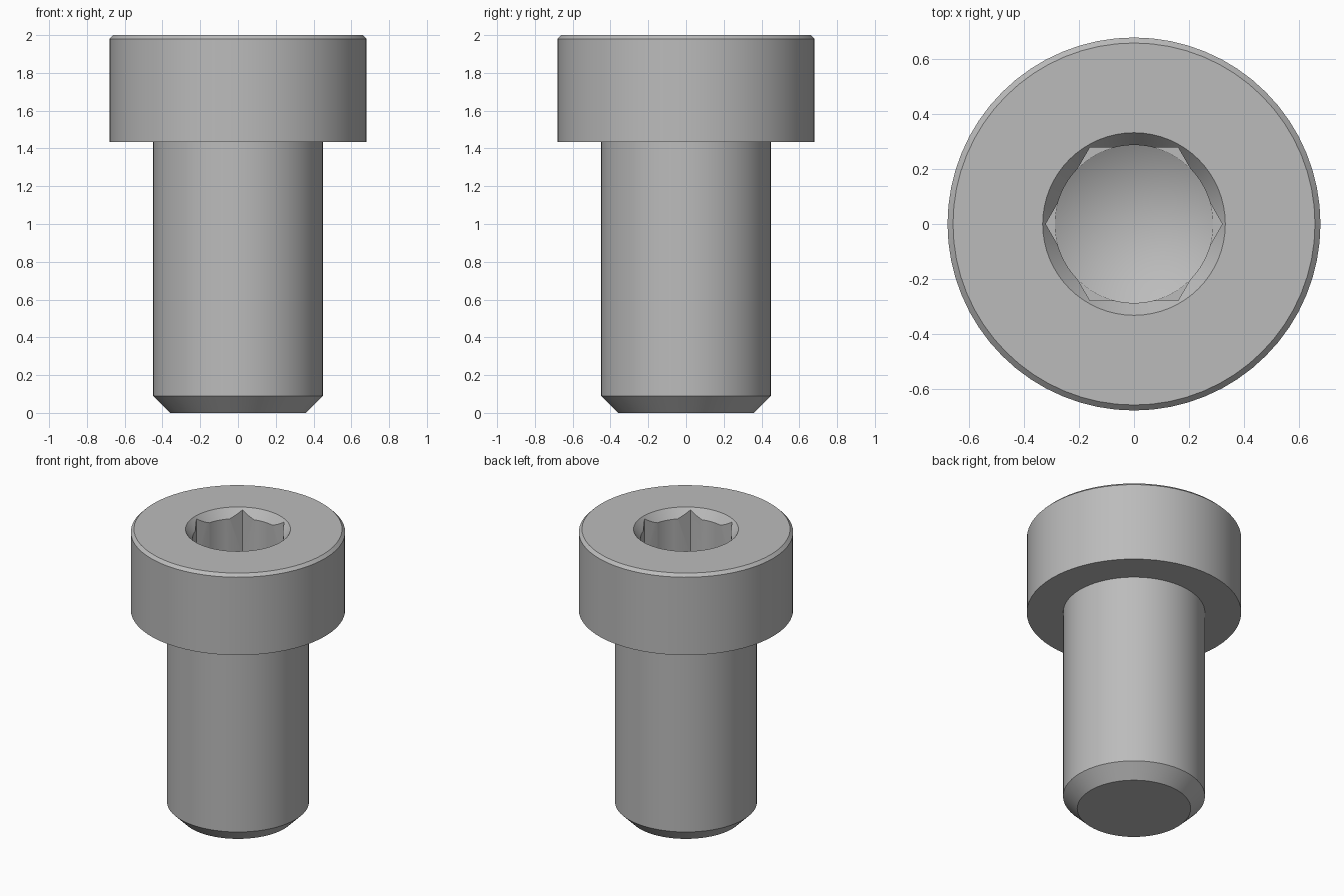
import bpy, bmesh, math

cube = bpy.data.objects.get("Cube")
if cube:
    bpy.data.objects.remove(cube, do_unlink=True)

SEGMENTS = 64
SOCKET_FLOOR = 1.66

# Plain grey metal
steel = bpy.data.materials.new("grey_steel")
steel.use_nodes = True
grey = (0.5, 0.5, 0.5, 1)
steel.diffuse_color = grey
steel.node_tree.nodes["Principled BSDF"].inputs["Base Color"].default_value = grey


def new_object(name, bm):
    bmesh.ops.recalc_face_normals(bm, faces=bm.faces)
    mesh = bpy.data.meshes.new(name)
    bm.to_mesh(mesh)
    bm.free()
    mesh.materials.append(steel)
    obj = bpy.data.objects.new(name, mesh)
    bpy.context.collection.objects.link(obj)
    return obj


def lathe(name, profile):
    bm = bmesh.new()
    verts = [bm.verts.new((r, 0, z)) for r, z in profile]
    edges = [bm.edges.new(pair) for pair in zip(verts, verts[1:])]
    bmesh.ops.spin(bm, geom=verts + edges, cent=(0, 0, 0), axis=(0, 0, 1),
                   angle=math.tau, steps=SEGMENTS, use_duplicate=False)
    bmesh.ops.remove_doubles(bm, verts=bm.verts, dist=0.0005)
    return new_object(name, bm)


# Shank, head, countersink and drilled hole in one turned profile
screw = lathe("cap_screw", [
    (0, 0), (0.36, 0), (0.45, 0.09), (0.45, 1.435),
    (0.68, 1.435), (0.68, 1.98), (0.66, 2),
    (0.333, 2), (0.288, 1.94),
    (0.288, SOCKET_FLOOR), (0, SOCKET_FLOOR - 0.166),
])

# Hexagonal socket corners, cut beyond the drilled hole
bm = bmesh.new()
bmesh.ops.create_cone(bm, cap_ends=True, segments=6, radius1=0.322,
                      radius2=0.322, depth=0.5)
turn = math.radians(30) if all(abs(v.co.y) > 0.01 for v in bm.verts) else 0
for v in bm.verts:
    x, y = v.co.x, v.co.y
    v.co.x = x * math.cos(turn) - y * math.sin(turn)
    v.co.y = x * math.sin(turn) + y * math.cos(turn)
    v.co.z += SOCKET_FLOOR + 0.255
cutter = new_object("hex_socket_cutter", bm)
cutter.hide_render = True
cutter.hide_set(True)

cut = screw.modifiers.new("hex_socket", 'BOOLEAN')
cut.operation = 'DIFFERENCE'
cut.solver = 'EXACT'
cut.object = cutter

bpy.ops.object.select_all(action='DESELECT')
screw.select_set(True)
bpy.context.view_layer.objects.active = screw
bpy.ops.object.modifier_apply(modifier=cut.name)
bpy.data.objects.remove(cutter, do_unlink=True)
bpy.ops.object.shade_smooth_by_angle(angle=math.radians(25))
